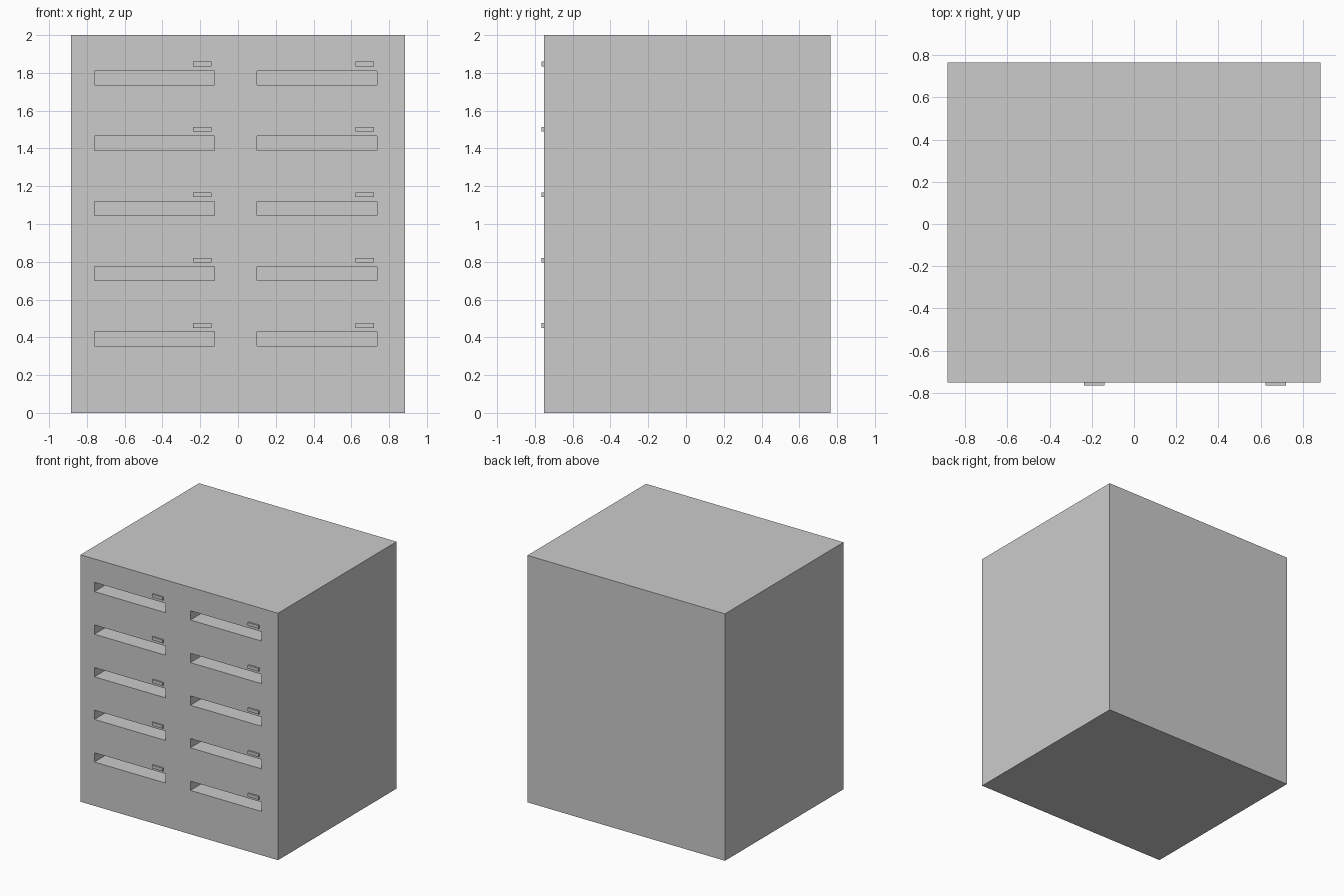
import bpy, bmesh
from mathutils import Matrix, Vector

if "Cube" in bpy.data.objects:
    bpy.data.objects.remove(bpy.data.objects["Cube"])


def boxes(name, bounds):
    """One object made of axis-aligned boxes given as (min corner, max corner)."""
    bm = bmesh.new()
    for lo, hi in bounds:
        lo, hi = Vector(lo), Vector(hi)
        m = Matrix.Translation((lo + hi) / 2) @ Matrix.Diagonal((*(hi - lo), 1))
        bmesh.ops.create_cube(bm, size=1, matrix=m)
    mesh = bpy.data.meshes.new(name)
    bm.to_mesh(mesh)
    bm.free()
    obj = bpy.data.objects.new(name, mesh)
    bpy.context.collection.objects.link(obj)
    return obj


FRONT, BACK = -0.752, 0.765
SLOT_W, SLOT_H, SLOT_DEPTH = 0.635, 0.075, 1.2
rows = [0.355 + 0.345 * i for i in range(5)]
columns = [-0.76, 0.10]

# Cabinet body
cabinet = boxes("cabinet_body", [((-0.885, FRONT, 0), (0.885, BACK, 2))])

# Slots cut into the front
cutter = boxes("slot_cutter", [((x, FRONT - 0.1, z), (x + SLOT_W, FRONT + SLOT_DEPTH, z + SLOT_H))
                               for x in columns for z in rows])
cutter.hide_render = True
cutter.hide_viewport = True
cut = cabinet.modifiers.new("slots", 'BOOLEAN')
cut.operation = 'DIFFERENCE'
cut.solver = 'EXACT'
cut.object = cutter

# Small label tab above the right end of each slot
for c, x in enumerate(columns):
    for r, z in enumerate(rows):
        boxes(f"label_tab_{c + 1}_{r + 1}",
              [((x + 0.523, -0.765, z + 0.095 + 0.0012 * r), (x + 0.621, FRONT + 0.005, z + 0.12 + 0.0012 * r))])
